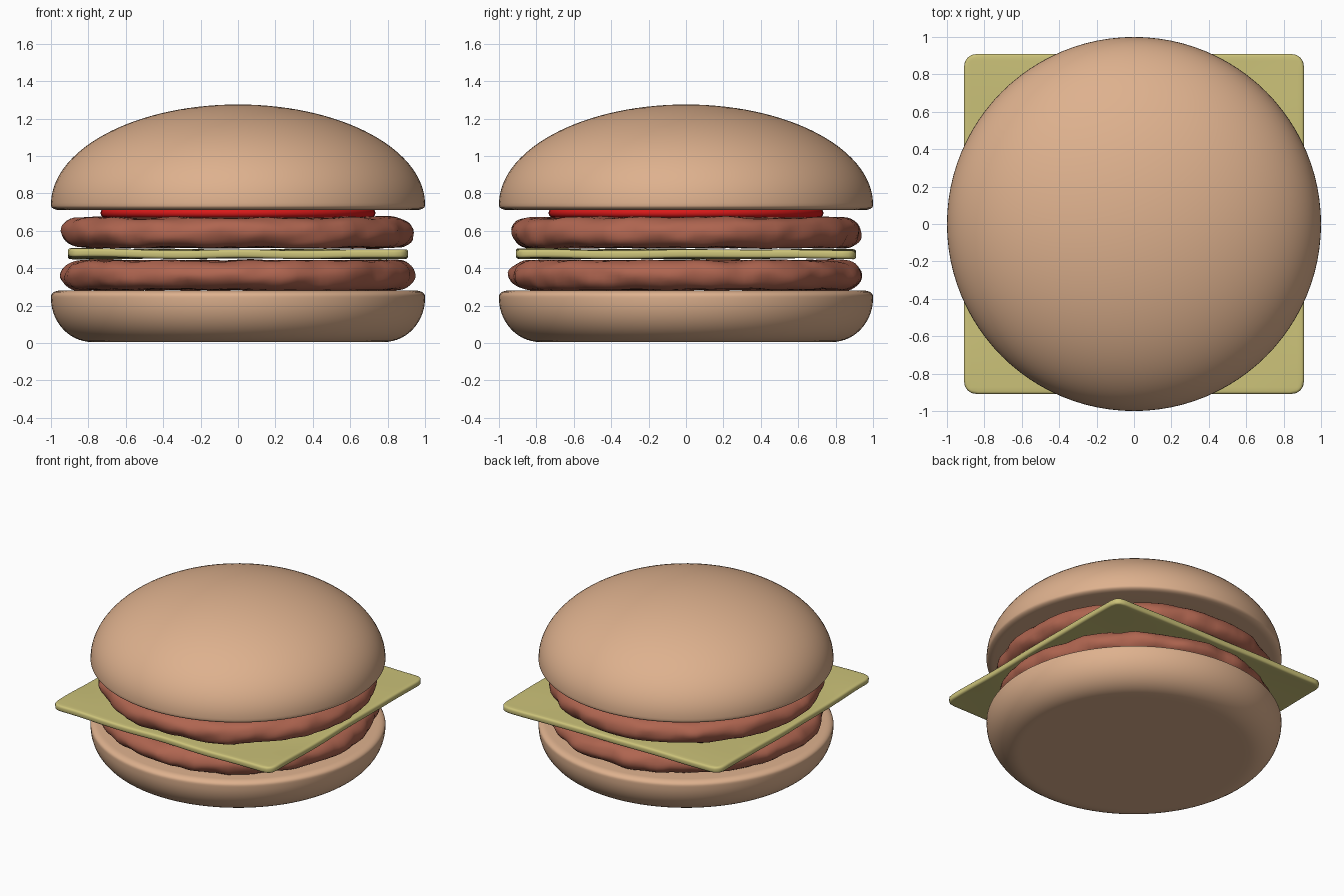
import bpy, bmesh
from math import sin, cos, pi, radians
from mathutils import Vector, noise

if "Cube" in bpy.data.objects:
    bpy.data.objects.remove(bpy.data.objects["Cube"])


def material(name, rgb):
    m = bpy.data.materials.new(name)
    m.diffuse_color = (*rgb, 1)
    m.use_nodes = True
    m.node_tree.nodes["Principled BSDF"].inputs["Base Color"].default_value = m.diffuse_color
    return m


BUN = material("bun", (0.73, 0.44, 0.27))
MEAT = material("meat", (0.43, 0.13, 0.08))
CHEESE = material("cheese", (0.60, 0.54, 0.19))
TOMATO = material("tomato", (0.70, 0.01, 0.01))


def arc(cx, cz, rx, rz, a0, a1, n):
    angles = [radians(a0 + (a1 - a0) * i / n) for i in range(n + 1)]
    return [(cx + rx * cos(a), cz + rz * sin(a)) for a in angles]


def finish(name, bm, mat):
    bmesh.ops.recalc_face_normals(bm, faces=bm.faces)
    for f in bm.faces:
        f.smooth = True
    me = bpy.data.meshes.new(name)
    bm.to_mesh(me)
    bm.free()
    ob = bpy.data.objects.new(name, me)
    bpy.context.collection.objects.link(ob)
    me.materials.append(mat)
    return ob


def lathe(profile, seg=96):
    # profile runs from the bottom axis point to the top axis point
    bm = bmesh.new()
    vs = [bm.verts.new((x, 0, z)) for x, z in profile]
    edges = [bm.edges.new(p) for p in zip(vs, vs[1:])]
    bmesh.ops.spin(bm, geom=vs + edges, cent=(0, 0, 0), axis=(0, 0, 1),
                   angle=2 * pi, steps=seg, use_merge=True)
    bmesh.ops.remove_doubles(bm, verts=bm.verts, dist=1e-4)
    return bm


# Buns
finish("bottom_bun", lathe(
    [(0, 0.005), (0.4, 0.005), (0.74, 0.005)]
    + arc(0.78, 0.24, 0.22, 0.235, -90, 0, 14)
    + arc(0.95, 0.25, 0.05, 0.03, 0, 90, 6)
    + [(0.8, 0.28), (0.4, 0.28), (0, 0.28)]), BUN)
finish("top_bun", lathe(
    [(0, 0.71), (0.4, 0.71), (0.8, 0.71)]
    + arc(0.95, 0.735, 0.05, 0.025, -90, 0, 6)
    + arc(0, 0.74, 1.0, 0.535, 1, 89, 30)
    + [(0, 1.275)]), BUN)

# Patties: discs with a rounded rim, roughened by noise
def patty(name, z0, z1, seed):
    h, mid = (z1 - z0) / 2, (z0 + z1) / 2
    cap = [0.93 * i / 20 * 0.93 for i in range(20)]
    bm = lathe([(x, z0) for x in cap]
               + arc(0.85, mid, 0.09, h, -90, 90, 14)
               + [(x, z1) for x in reversed(cap)], 128)
    for v in bm.verts:
        p = v.co * 6 + Vector((seed, 0, seed))
        rim = min(1, v.co.xy.length / 0.8)
        r = 0.025 * noise.noise(p) + 0.010 * noise.noise(p * 2.5)
        v.co.x *= 1 + r
        v.co.y *= 1 + r
        v.co.z += 0.012 * rim * noise.noise(p + Vector((9, 4, 2)))
    finish(name, bm, MEAT)


patty("lower_patty", 0.285, 0.44, 3.1)
patty("upper_patty", 0.51, 0.67, 11.7)

# Cheese: a rounded square sheet that waves gently and thins at its edge
bm = bmesh.new()
bmesh.ops.create_grid(bm, x_segments=48, y_segments=48, size=0.91)
R = 0.07
for v in bm.verts:
    inner = Vector([max(-0.91 + R, min(0.91 - R, c)) for c in v.co.xy])
    d = v.co.xy - inner
    if d.length > R:
        d = d.normalized() * R
    x, y = inner + d
    v.co = (x, y, 0.475 + 0.012 * noise.noise(Vector((x * 2, y * 2, 5))))
cheese = finish("cheese_slice", bm, CHEESE)
mod = cheese.modifiers.new("thickness", 'SOLIDIFY')
mod.thickness = 0.045
mod.offset = 0
bev = cheese.modifiers.new("soft_edge", 'BEVEL')
bev.width = 0.015
bev.segments = 3
bev.limit_method = 'ANGLE'
bev.angle_limit = radians(50)

# Tomato slice under the top bun
finish("tomato_slice", lathe(
    [(0, 0.67), (0.4, 0.67)] + arc(0.71, 0.695, 0.025, 0.025, -90, 90, 8)
    + [(0.4, 0.72), (0, 0.72)]), TOMATO)
